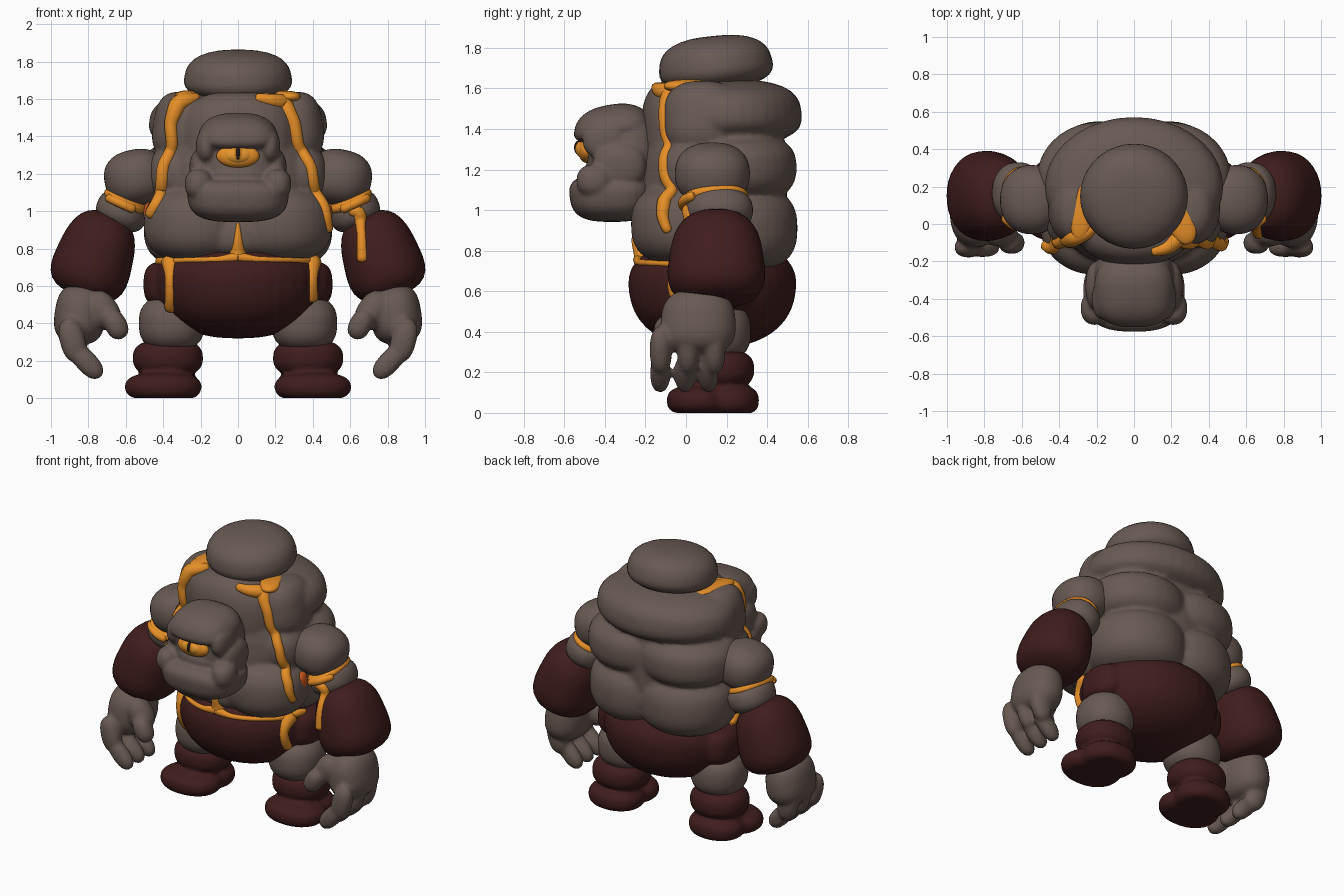
import bpy, bmesh
from mathutils import Vector, Euler
from mathutils.bvhtree import BVHTree

if "Cube" in bpy.data.objects:
    bpy.data.objects.remove(bpy.data.objects["Cube"])


def material(name, rgb):
    m = bpy.data.materials.new(name)
    m.use_nodes = True
    color = (*rgb, 1)
    m.diffuse_color = color
    bsdf = m.node_tree.nodes["Principled BSDF"]
    bsdf.inputs["Base Color"].default_value = color
    bsdf.inputs["Roughness"].default_value = 0.8
    return m


STONE = material("grey_stone", (0.14, 0.102, 0.088))
HIDE = material("dark_red_hide", (0.051, 0.012, 0.012))
LAVA = material("orange_lava", (0.78, 0.27, 0.02))
EMBER = material("deep_ember", (0.62, 0.1, 0.015))
GLOW = material("eye_glow", (0.85, 0.34, 0.03))
BLACK = material("pupil_black", (0.02, 0.01, 0.008))

surf_verts, surf_faces = [], []


def add_mesh(name, bm, mat):
    for f in bm.faces:
        f.smooth = True
    me = bpy.data.meshes.new(name)
    bm.to_mesh(me)
    bm.free()
    me.materials.append(mat)
    ob = bpy.data.objects.new(name, me)
    bpy.context.collection.objects.link(ob)
    return ob


def blob(name, loc, size, mat=STONE, n=2.4, rot=(0, 0, 0), taper=0.0, floor=None, plan=2.2):
    """Rounded box: n squares the side profile, plan the outline from above; 2 is round."""
    bm = bmesh.new()
    bmesh.ops.create_uvsphere(bm, u_segments=36, v_segments=20, radius=1)
    turn = Euler(rot).to_matrix()
    for v in bm.verts:
        x, y, z = (abs(a) for a in v.co)
        c = v.co / ((x ** plan + y ** plan) ** (n / plan) + z ** n) ** (1 / n)
        k = 1 + taper * c.z
        c = Vector((c.x * size[0] * k, c.y * size[1] * k, c.z * size[2]))
        v.co = turn @ c + Vector(loc)
        if floor is not None:
            v.co.z = max(v.co.z, floor)
    start = len(surf_verts)
    bm.verts.index_update()
    surf_verts.extend(v.co.copy() for v in bm.verts)
    surf_faces.extend([start + v.index for v in f.verts] for f in bm.faces)
    return add_mesh(name, bm, mat)


def pair(name, loc, size, mat=STONE, n=2.4, rot=(0, 0, 0), taper=0.0, floor=None, plan=2.2):
    return [blob(f"{side}_{name}", (s * loc[0], loc[1], loc[2]), size, mat, n,
                 (rot[0], s * rot[1], s * rot[2]), taper, floor, plan)
            for side, s in (("left", 1), ("right", -1))]


def fuse(name, parts, voxel=0.014, rounds=3):
    """Melt overlapping blobs into one soft skin."""
    bm = bmesh.new()
    mat = parts[0].data.materials[0]
    for ob in parts:
        bm.from_mesh(ob.data)
        bpy.data.objects.remove(ob)
    ob = add_mesh(name, bm, mat)
    mod = ob.modifiers.new("melt", "REMESH")
    mod.mode = "VOXEL"
    mod.voxel_size = voxel
    mod.use_smooth_shade = True
    mod = ob.modifiers.new("soften", "SMOOTH")
    mod.factor = 0.5
    mod.iterations = rounds


def fuse_pair(name, pairs):
    for side, parts in zip(("left", "right"), zip(*pairs)):
        fuse(f"{side}_{name}", parts)


# Torso: stacked rolls with a spine crease
blob("top_hump", (0, 0.145, 1.727), (0.285, 0.278, 0.132), n=2.7, rot=(0.1, 0, 0), taper=-0.09, plan=2)
torso = [blob("upper_back_roll", (0, 0.2, 1.485), (0.475, 0.37, 0.16), n=2.8, taper=-0.05, plan=2),
         blob("torso_core", (0, 0.13, 1.1), (0.45, 0.37, 0.46), n=2.6, plan=2),
         blob("neck", (0, -0.05, 1.4), (0.3, 0.17, 0.24), n=2.8),
         blob("sternum", (0, -0.05, 0.87), (0.2, 0.205, 0.125), n=2.8)]
torso += pair("middle_back_roll", (0.19, 0.24, 1.21), (0.33, 0.305, 0.17), n=2.8, plan=2)
torso += pair("lower_back_roll", (0.18, 0.24, 0.91), (0.325, 0.31, 0.22), n=2.7, plan=2)
torso += pair("trap", (0.3, 0.08, 1.45), (0.155, 0.19, 0.185), n=2.9, rot=(0, -0.15, 0))
torso += pair("collar", (0.33, 0.06, 1.2), (0.15, 0.19, 0.15))
torso += pair("chest", (0.225, -0.02, 0.93), (0.28, 0.25, 0.2), n=2.6, plan=2, rot=(0, 0, 0.2))
fuse("torso", torso, 0.016)

# Shorts
shorts = [blob("belly", (0, 0.13, 0.588), (0.45, 0.41, 0.268), HIDE, n=2.4, taper=0.1, plan=2)]
shorts += pair("hip", (0.39, 0.17, 0.61), (0.115, 0.16, 0.12), HIDE, n=3)
fuse("shorts", shorts)

# Legs and boots
pair("thigh", (0.355, 0.14, 0.4), (0.175, 0.18, 0.15), n=2.6)
fuse_pair("boot", [
    pair("cuff", (0.375, 0.165, 0.215), (0.188, 0.172, 0.1), HIDE, n=2.7),
    pair("toe", (0.4, 0.06, 0.06), (0.205, 0.155, 0.078), HIDE, n=2.6, floor=0),
    pair("heel", (0.385, 0.205, 0.06), (0.185, 0.155, 0.085), HIDE, n=2.6, floor=0)])

# Arms
pair("shoulder", (0.545, 0.13, 1.18), (0.17, 0.185, 0.15), n=2.4, rot=(0, 0.2, 0))
pair("upper_arm", (0.62, 0.165, 1.0), (0.14, 0.165, 0.1), n=2.5, rot=(0, -0.4, 0))
pair("arm_lava_ring", (0.6, 0.14, 1.055), (0.125, 0.168, 0.04), LAVA, rot=(0.1, -0.45, 0))
pair("armpit_ember", (0.465, 0.02, 0.99), (0.04, 0.05, 0.06), EMBER)
pair("forearm", (0.762, 0.15, 0.765), (0.205, 0.233, 0.235), HIDE, n=3, rot=(0, -0.33, 0), taper=-0.14)

# Hands: palm, thumb and three curled fingers
hand = [pair("palm", (0.845, 0.06, 0.45), (0.135, 0.185, 0.16), n=2.8, rot=(0, -0.1, 0), taper=-0.05),
        pair("thumb_base", (0.72, -0.04, 0.47), (0.08, 0.08, 0.11), rot=(0, 0.6, 0)),
        pair("thumb_tip", (0.655, -0.1, 0.395), (0.06, 0.06, 0.085), rot=(0, 0.5, 0))]
for y in (-0.125, 0.01, 0.14):
    hand.append(pair("finger_base", (0.885, y, 0.31), (0.068, 0.054, 0.12), rot=(0, 0.25, 0)))
    hand.append(pair("finger_tip", (0.81, y * 0.9 - 0.015, 0.195), (0.058, 0.049, 0.112), rot=(0, 0.75, 0)))
fuse_pair("hand", hand)

# Head: skull, heavy brow, cheeks and underbite jaw
head = [blob("skull", (0, -0.31, 1.3), (0.215, 0.175, 0.2), n=3, plan=3, taper=-0.08),
        blob("brow", (0, -0.365, 1.43), (0.205, 0.187, 0.09), n=2.6, rot=(0.17, 0, 0), taper=-0.2, plan=2.8),
        blob("muzzle", (0, -0.395, 1.195), (0.17, 0.105, 0.055), n=2.6, plan=2.6),
        blob("jaw", (0, -0.365, 1.06), (0.268, 0.208, 0.118), n=3, taper=0.08, plan=2.7)]
head += pair("cheek", (0.2, -0.33, 1.22), (0.06, 0.13, 0.11))
head += pair("jaw_bump", (0.21, -0.45, 1.145), (0.075, 0.09, 0.08))
head += pair("brow_side", (0.17, -0.4, 1.345), (0.055, 0.11, 0.09))
fuse("head", head, 0.012, 2)

# Eye
blob("eye_rim", (0, -0.49, 1.295), (0.115, 0.042, 0.062), LAVA, n=2)
blob("eyeball", (0, -0.495, 1.298), (0.08, 0.048, 0.048), GLOW, n=2)
blob("iris", (0, -0.51, 1.303), (0.04, 0.037, 0.04), LAVA, n=2)
blob("pupil", (0, -0.532, 1.308), (0.014, 0.02, 0.034), BLACK, n=2)

# Lava streams: front-plane paths laid onto the body surface
body = BVHTree.FromPolygons(surf_verts, surf_faces)


def stream(name, path):
    """path holds (x, z, half width) points."""
    points = []
    for a, b in zip(path, path[1:]):
        steps = max(2, int(Vector((b[0] - a[0], b[1] - a[1])).length / 0.015))
        for i in range(steps + (b is path[-1])):
            x, z, w = Vector(a).lerp(Vector(b), i / steps)
            hit = body.ray_cast(Vector((x, -2, z)), Vector((0, 1, 0)))[0]
            if hit:
                points.append(Vector((*(hit + Vector((0, w * 0.3, 0))), w)))
    for _ in range(2):
        inner = [(a + b + c) / 3 for a, b, c in zip(points, points[1:], points[2:])]
        points = [points[0], *inner, points[-1]]
    # rounded tips
    points = [points[0].lerp(points[1], -0.5), *points, points[-1].lerp(points[-2], -0.7)]
    points[0].w *= 0.5
    points[-1].w *= 0.5
    cu = bpy.data.curves.new(name, "CURVE")
    cu.dimensions = "3D"
    cu.bevel_depth = 1
    cu.bevel_resolution = 3
    cu.use_fill_caps = True
    sp = cu.splines.new("POLY")
    sp.points.add(len(points) - 1)
    for p, q in zip(sp.points, points):
        p.co = (*q.xyz, 1)
        p.radius = q.w
    cu.materials.append(LAVA)
    bpy.context.collection.objects.link(bpy.data.objects.new(name, cu))


stream("right_shoulder_stream", [(-0.22, 1.605, .03), (-0.32, 1.58, .05), (-0.36, 1.47, .036), (-0.35, 1.34, .032),
                                 (-0.4, 1.24, .036), (-0.41, 1.08, .036), (-0.47, 0.98, .032)])
stream("left_shoulder_stream", [(0.1, 1.605, .025), (0.24, 1.58, .05), (0.3, 1.47, .038), (0.32, 1.35, .034),
                                (0.39, 1.24, .032), (0.41, 1.1, .032), (0.46, 1.02, .036), (0.485, 0.9, .024)])
stream("left_side_branch", [(0.31, 1.35, .026), (0.37, 1.27, .026)])
stream("chest_stream", [(0, 0.93, .009), (0, 0.86, .022), (0, 0.8, .035), (0, 0.765, .048)])
for side, s, x, low in (("left", 1, 0.395, 0.53), ("right", -1, 0.36, 0.48)):
    stream(f"{side}_belly_seam", [(0, 0.755, .03), (s * 0.1, 0.742, .017), (s * 0.3, 0.737, .015),
                                  (s * 0.45, 0.73, .026)])
    stream(f"{side}_belly_drip", [(s * x, 0.73, .052), (s * x, 0.66, .03), (s * x, low, .032)])
    stream(f"{side}_arm_patch", [(s * 0.56, 1.01, .024), (s * 0.69, 1.07, .024)])
stream("left_arm_drip", [(0.6, 1.0, .025), (0.65, 1.0, .038), (0.66, 0.9, .026), (0.665, 0.74, .032)])

# Lava pooled under the top hump
blob("left_lava_pool", (0.25, 0.01, 1.612), (0.07, 0.125, 0.032), LAVA, rot=(0, 0, 0.4))
blob("right_lava_pool", (-0.265, 0.08, 1.612), (0.065, 0.17, 0.034), LAVA, rot=(0, 0, -0.2))
